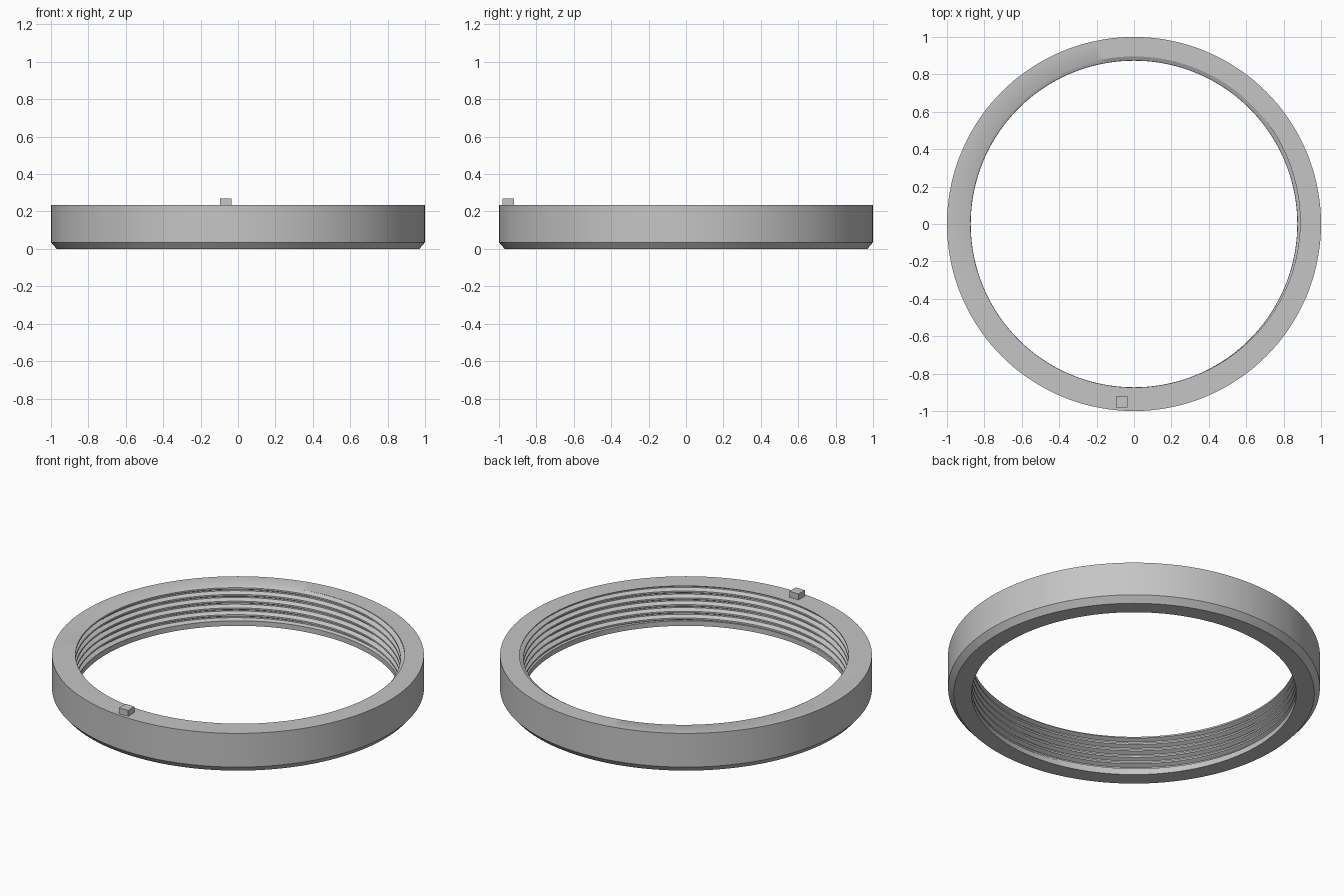
import bpy, bmesh, math

cube = bpy.data.objects.get("Cube")
if cube:
    bpy.data.objects.remove(cube)

SEGMENTS = 144
TOP, BAND_TOP = 0.235, 0.03
CREST, ROOT, PITCH = 0.874, 0.896, 0.04
PROFILE = [(0.12, CREST), (0.41, ROOT), (0.59, ROOT), (0.88, CREST)]
# The groove meets the top face at 70 degrees
SHIFT = 0.5 - TOP / PITCH + 70 / 360

grey = bpy.data.materials.new("plain grey")
grey.use_nodes = True
grey.diffuse_color = (0.56, 0.56, 0.56, 1)
grey.node_tree.nodes["Principled BSDF"].inputs["Base Color"].default_value = grey.diffuse_color


def thread_radius(z, turn):
    """Radius of the helical thread at a height and a fraction of a turn."""
    f = (z / PITCH - turn + SHIFT) % 1
    for (f0, r0), (f1, r1) in zip(PROFILE, PROFILE[1:]):
        if f0 <= f <= f1:
            return r0 + (r1 - r0) * (f - f0) / (f1 - f0)
    return CREST


def section(turn):
    """Closed cross-section of the ring: outer wall, chamfer, band, thread."""
    points = [(1, TOP), (1, 0.035), (0.97, 0), (CREST - 0.001, 0), (CREST - 0.001, BAND_TOP)]
    first = math.floor(SHIFT) - 3
    heights = [BAND_TOP]
    for k in range(first, first + 14):
        for f, _ in PROFILE:
            z = PITCH * (k + f - SHIFT + turn)
            heights.append(min(max(z, BAND_TOP), TOP))
    heights.append(TOP)
    return points + [(thread_radius(z, turn), z) for z in heights]


def finish(name, bm):
    bmesh.ops.recalc_face_normals(bm, faces=bm.faces)
    mesh = bpy.data.meshes.new(name)
    bm.to_mesh(mesh)
    bm.free()
    mesh.materials.append(grey)
    obj = bpy.data.objects.new(name, mesh)
    bpy.context.collection.objects.link(obj)
    return obj


# Threaded ring: the section swept once around the axis
bm = bmesh.new()
columns = []
for j in range(SEGMENTS + 1):
    a = math.tau * j / SEGMENTS
    columns.append([bm.verts.new((r * math.cos(a), r * math.sin(a), z))
                    for r, z in section(j / SEGMENTS)])
for c0, c1 in zip(columns, columns[1:]):
    for i in range(len(c0)):
        n = (i + 1) % len(c0)
        bm.faces.new((c0[i], c1[i], c1[n], c0[n]))
bmesh.ops.remove_doubles(bm, verts=bm.verts, dist=0.0001)
bmesh.ops.dissolve_degenerate(bm, edges=bm.edges, dist=0.00005)
ring = finish("threaded_ring", bm)
bpy.ops.object.select_all(action="DESELECT")
ring.select_set(True)
bpy.context.view_layer.objects.active = ring
bpy.ops.object.shade_smooth_by_angle(angle=math.radians(30))

# Small square locating peg on the top face
bm = bmesh.new()
bmesh.ops.create_cube(bm, size=1)
bmesh.ops.scale(bm, vec=(0.06, 0.06, 0.04), verts=bm.verts)
bmesh.ops.translate(bm, vec=(-0.065, -0.95, TOP + 0.015), verts=bm.verts)
finish("locating_peg", bm)
